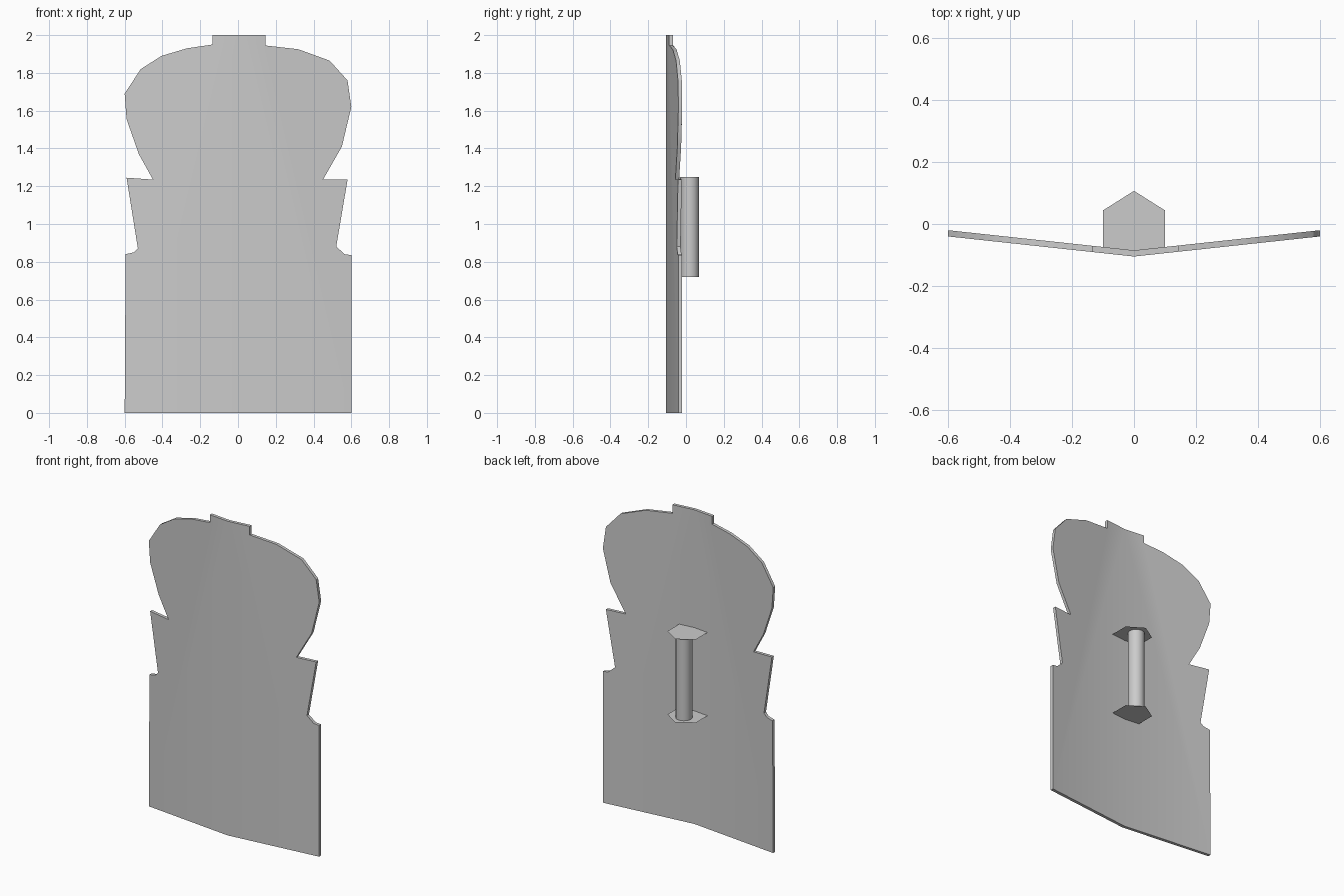
import bpy
import bmesh
import math

cube = bpy.data.objects.get("Cube")
if cube:
    bpy.data.objects.remove(cube, do_unlink=True)

GREY = (0.6, 0.6, 0.6, 1)
grey = bpy.data.materials.new("plain grey")
grey.use_nodes = True
grey.diffuse_color = GREY
grey.node_tree.nodes["Principled BSDF"].inputs["Base Color"].default_value = GREY

FRONT, SLOPE, THICK = -0.105, 0.108, 0.02


def make_object(name, bm):
    """Turn a bmesh into a linked object with the shared material."""
    mesh = bpy.data.meshes.new(name)
    bm.to_mesh(mesh)
    bm.free()
    mesh.materials.append(grey)
    obj = bpy.data.objects.new(name, mesh)
    bpy.context.collection.objects.link(obj)
    return obj


def smooth(obj, degrees):
    bpy.ops.object.select_all(action="DESELECT")
    obj.select_set(True)
    bpy.context.view_layer.objects.active = obj
    bpy.ops.object.shade_smooth_by_angle(angle=math.radians(degrees))


def bent_y(x):
    """Front surface of the shallow V-shaped shield."""
    return FRONT + SLOPE * abs(x)


# Half outlines (distance from centre line, height), bottom to top
left_edge = [(0.6, 0), (0.6, 0.835), (0.565, 0.84), (0.52, 0.88),
             (0.58, 1.235), (0.45, 1.235), (0.55, 1.41), (0.6, 1.62),
             (0.58, 1.76), (0.485, 1.865), (0.32, 1.925),
             (0.145, 1.945), (0.145, 2)]
right_edge = [(0.6, 0), (0.595, 0.84), (0.55, 0.85), (0.53, 0.87),
              (0.59, 1.245), (0.45, 1.235), (0.525, 1.37), (0.59, 1.555),
              (0.6, 1.69), (0.515, 1.82), (0.405, 1.89), (0.27, 1.93),
              (0.135, 1.95), (0.135, 2)]

# Shield: two flat halves meeting at the centre crease, then thickened
bm = bmesh.new()
bottom = bm.verts.new((0, FRONT, 0))
top = bm.verts.new((0, FRONT, 2))
for side, edge in ((1, left_edge), (-1, right_edge)):
    rim = [bm.verts.new((side * x, bent_y(x), z)) for x, z in edge]
    bm.faces.new([bottom] + rim + [top])
bmesh.ops.recalc_face_normals(bm, faces=bm.faces)
back = bmesh.ops.extrude_face_region(bm, geom=bm.faces[:], use_keep_orig=True)
moved = [v for v in back["geom"] if isinstance(v, bmesh.types.BMVert)]
bmesh.ops.translate(bm, verts=moved, vec=(0, THICK, 0))
bmesh.ops.recalc_face_normals(bm, faces=bm.faces)
smooth(make_object("shield_plate", bm), 30)

# Grip brackets: thin house-shaped sheets at both ends of the grip
LOW, HIGH = 0.72, 1.25
half = 0.1
root = bent_y(half) + THICK
bracket = [(0, FRONT + THICK), (half, root), (half, 0.044),
           (0, 0.107), (-half, 0.044), (-half, root)]
for name, z in (("lower_grip_bracket", LOW), ("upper_grip_bracket", HIGH)):
    bm = bmesh.new()
    face = bm.faces.new([bm.verts.new((x, y, z)) for x, y in bracket])
    if z == LOW:
        face.normal_flip()
    make_object(name, bm)

# Grip: upright round bar between the brackets
bm = bmesh.new()
bmesh.ops.create_cone(bm, cap_ends=False, segments=12,
                      radius1=0.05, radius2=0.05, depth=HIGH - LOW)
bmesh.ops.translate(bm, verts=bm.verts, vec=(0, 0.02, (LOW + HIGH) / 2))
grip = make_object("grip_bar", bm)
smooth(grip, 40)
